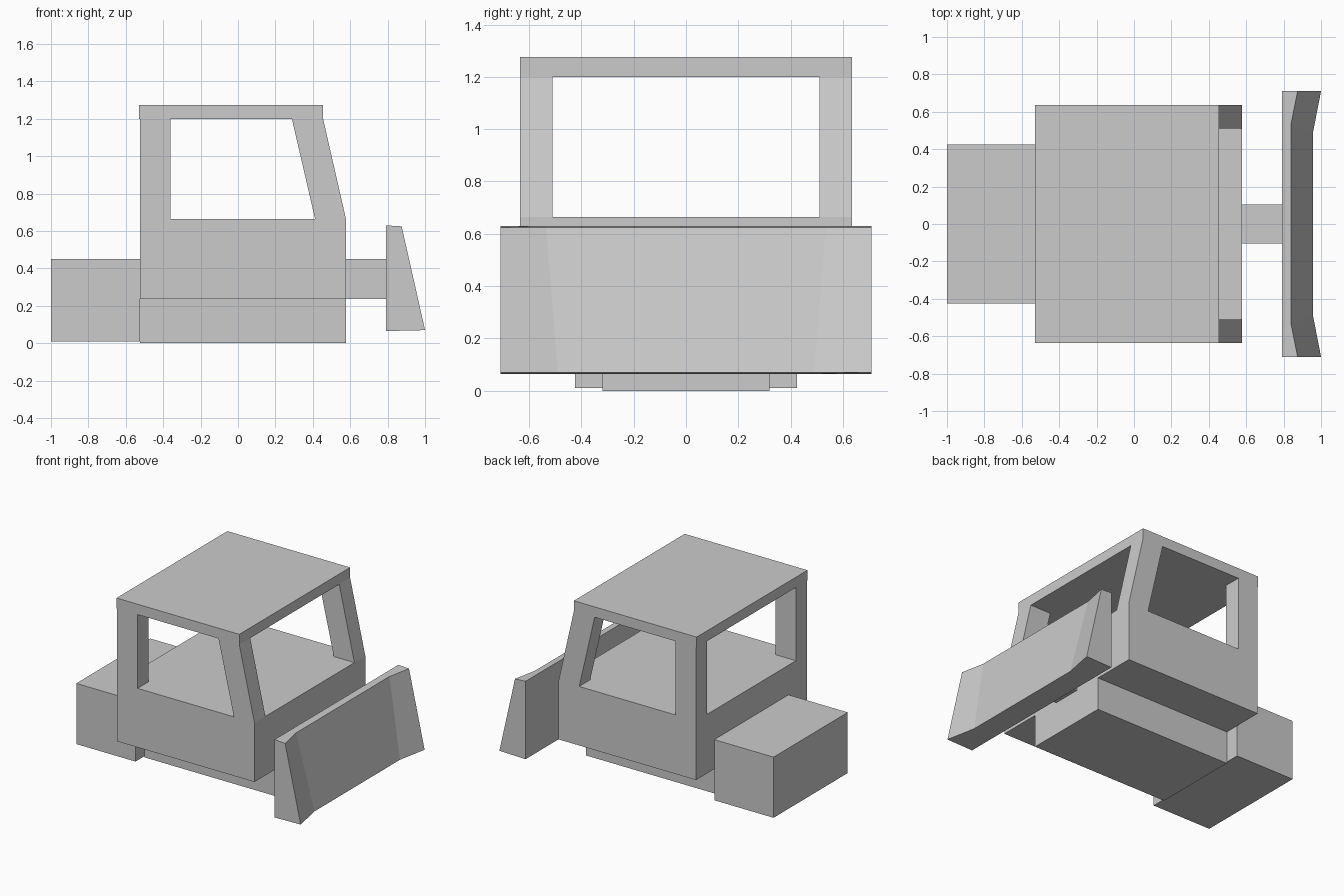
import bpy
import bmesh

if "Cube" in bpy.data.objects:
    bpy.data.objects.remove(bpy.data.objects["Cube"], do_unlink=True)

# Single flat grey
grey = bpy.data.materials.new("plain grey")
grey.use_nodes = True
GREY = (0.6, 0.6, 0.6, 1)
grey.diffuse_color = GREY
grey.node_tree.nodes["Principled BSDF"].inputs["Base Color"].default_value = GREY


def loft(name, sections):
    """Join matching rings of points into a closed, flat-faced solid."""
    bm = bmesh.new()
    rings = [[bm.verts.new(p) for p in ring] for ring in sections]
    count = len(rings[0])
    for a, b in zip(rings, rings[1:]):
        for i in range(count):
            j = (i + 1) % count
            bm.faces.new((a[i], a[j], b[j], b[i]))
    bm.faces.new(rings[0])
    bm.faces.new(rings[-1])
    bmesh.ops.recalc_face_normals(bm, faces=bm.faces)
    mesh = bpy.data.meshes.new(name)
    bm.to_mesh(mesh)
    bm.free()
    mesh.materials.append(grey)
    obj = bpy.data.objects.new(name, mesh)
    bpy.context.collection.objects.link(obj)
    return obj


def prism(name, profile, half_width):
    """Extrude a side profile (x, z) evenly to both sides."""
    return loft(name, [[(x, y, z) for x, z in profile]
                       for y in (-half_width, half_width)])


def box(name, x0, x1, half_width, z0, z1):
    return prism(name, [(x0, z0), (x1, z0), (x1, z1), (x0, z1)], half_width)


def cut(target, cutter):
    cutter.hide_render = True
    mod = target.modifiers.new("opening", "BOOLEAN")
    mod.operation = "DIFFERENCE"
    mod.solver = "EXACT"
    mod.object = cutter
    bpy.context.view_layer.objects.active = target
    bpy.ops.object.modifier_apply(modifier=mod.name)
    bpy.data.objects.remove(cutter, do_unlink=True)


BACK, NOSE = -0.525, 0.577
SILL, LINTEL = 0.665, 1.2

# Cab with a sloped windscreen and a slight roof lip at the back
cab = prism("cab", [(BACK, 0.237), (NOSE, 0.237), (NOSE, SILL), (0.455, LINTEL),
                    (0.455, 1.275), (-0.53, 1.275), (-0.53, LINTEL), (BACK, LINTEL)], 0.635)

# Open windows: one opening end to end, one side to side
cut(cab, box("end_window_cutter", -0.9, 0.9, 0.51, SILL, LINTEL))
cut(cab, prism("side_window_cutter", [(-0.36, SILL), (0.412, SILL),
                                      (0.288, LINTEL), (-0.36, LINTEL)], 0.9))

# Chassis, engine box and blade arm
box("chassis", BACK, NOSE, 0.32, 0, 0.237)
box("engine_box", -1, BACK, 0.425, 0.01, 0.45)
box("blade_arm", NOSE, 0.79, 0.105, 0.237, 0.45)


# Blade: wings at both ends bend forward
def blade_section(y_low, y_high, x_low, x_high):
    return [(0.79, y_low, 0.065), (x_low, y_low, 0.07),
            (x_high, y_high, 0.625), (0.79, y_high, 0.63)]


wing = (0.71, 0.71, 1.0, 0.875)
bend = (0.49, 0.535, 0.957, 0.84)
loft("blade", [blade_section(side * a, side * b, low, high)
               for side, (a, b, low, high) in ((-1, wing), (-1, bend), (1, bend), (1, wing))])
